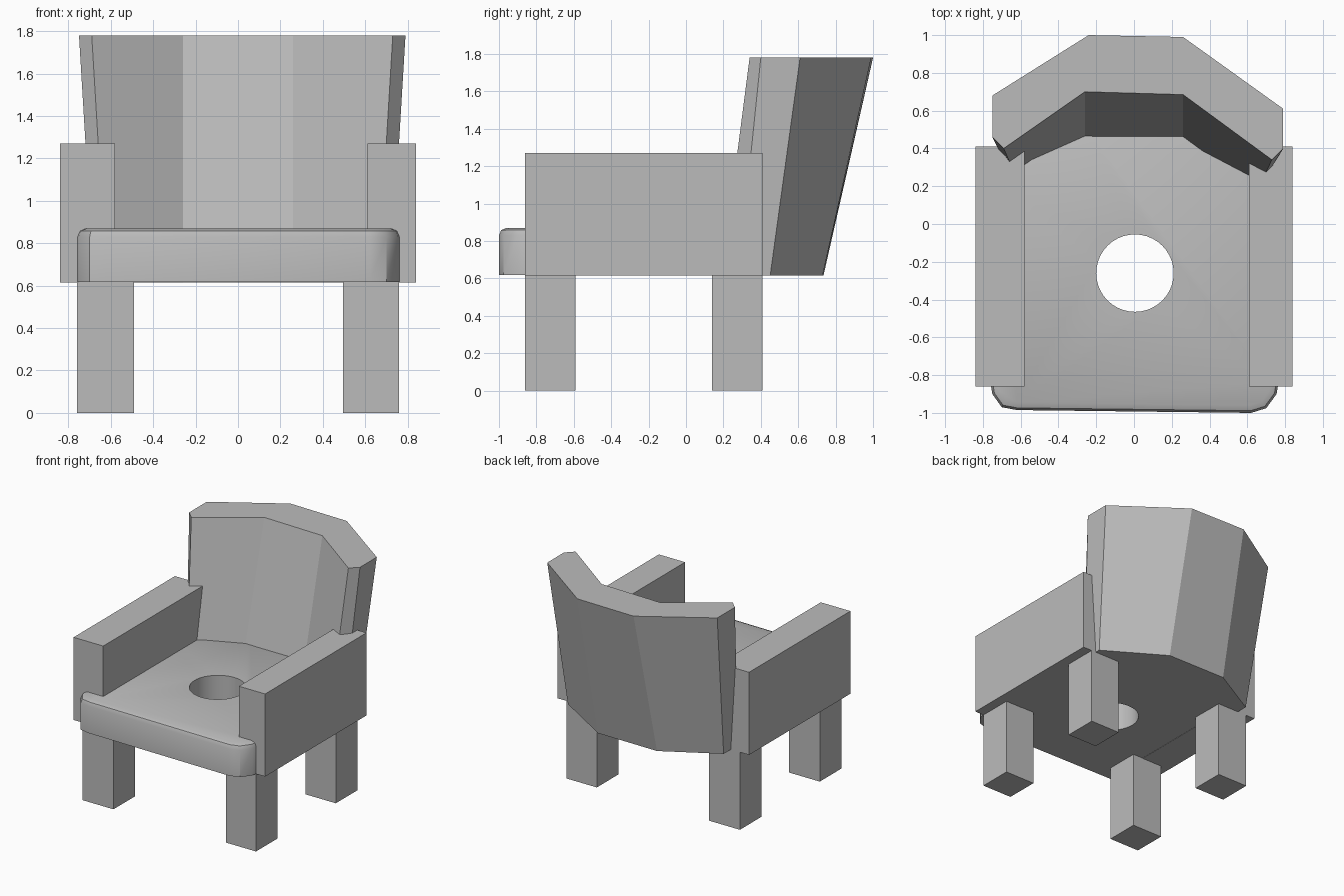
import bpy
import bmesh

cube = bpy.data.objects.get("Cube")
if cube:
    bpy.data.objects.remove(cube, do_unlink=True)

grey = bpy.data.materials.new("plain grey")
grey.use_nodes = True
grey.diffuse_color = (0.5, 0.5, 0.5, 1)
grey.node_tree.nodes["Principled BSDF"].inputs["Base Color"].default_value = (0.5, 0.5, 0.5, 1)


def loft(name, lower, upper, z0, z1, bevel=0):
    """Solid between two matching outlines at heights z0 and z1."""
    bm = bmesh.new()
    low = [bm.verts.new((x, y, z0)) for x, y in lower]
    top = [bm.verts.new((x, y, z1)) for x, y in upper]
    bm.faces.new(low[::-1])
    lid = bm.faces.new(top)
    n = len(low)
    for i in range(n):
        j = (i + 1) % n
        bm.faces.new((low[i], low[j], top[j], top[i]))
    bmesh.ops.recalc_face_normals(bm, faces=bm.faces)
    if bevel:
        bmesh.ops.bevel(bm, geom=list(lid.edges), offset=bevel, segments=2,
                        profile=0.5, affect="EDGES")
    mesh = bpy.data.meshes.new(name)
    bm.to_mesh(mesh)
    bm.free()
    mesh.materials.append(grey)
    obj = bpy.data.objects.new(name, mesh)
    bpy.context.collection.objects.link(obj)
    return obj


def box(name, x0, x1, y0, y1, z0, z1):
    outline = [(x0, y0), (x1, y0), (x1, y1), (x0, y1)]
    return loft(name, outline, outline, z0, z1)


# Armrests and legs
box("right_armrest", -0.84, -0.58, -0.86, 0.41, 0.615, 1.27)
box("left_armrest", 0.61, 0.84, -0.86, 0.41, 0.615, 1.27)
for side, x0, x1 in (("right", -0.76, -0.49), ("left", 0.495, 0.76)):
    box("front_leg_" + side, x0, x1, -0.86, -0.59, 0, 0.63)
    box("back_leg_" + side, x0, x1, 0.14, 0.41, 0, 0.63)

# Seat with rounded front corners and a softened rim
seat_outline = [(-0.76, -0.84), (-0.75, -0.9), (-0.70, -0.97), (-0.62, -0.985),
                (0.62, -1.0), (0.70, -0.975), (0.755, -0.9), (0.765, -0.84),
                (0.76, 0.2), (0.6, 0.38), (0.26, 0.55),
                (-0.26, 0.55), (-0.6, 0.38), (-0.76, 0.2)]
seat = loft("seat", seat_outline, seat_outline, 0.617, 0.87, bevel=0.04)

# Round hole through the seat
bpy.ops.mesh.primitive_cylinder_add(vertices=40, radius=0.205, depth=1,
                                    location=(0.005, -0.26, 0.75))
cutter = bpy.context.object
cutter.hide_render = True
cutter.data.materials.append(grey)
hole = seat.modifiers.new("hole", "BOOLEAN")
hole.operation = "DIFFERENCE"
hole.solver = "EXACT"
hole.object = cutter
bpy.ops.object.select_all(action="DESELECT")
bpy.context.view_layer.objects.active = seat
seat.select_set(True)
bpy.ops.object.modifier_apply(modifier=hole.name)
bpy.data.objects.remove(cutter, do_unlink=True)
bpy.ops.object.shade_smooth_by_angle(angle=0.6)

# Faceted backrest, leaning backwards and widening upwards
back_low = [(-0.62, 0.24), (-0.26, 0.40), (0.26, 0.40), (0.66, 0.19), (0.72, 0.28),
            (0.72, 0.45), (0.26, 0.73), (-0.26, 0.735), (-0.68, 0.50), (-0.68, 0.32)]
back_top = [(-0.69, 0.40), (-0.26, 0.70), (0.26, 0.685), (0.73, 0.34), (0.79, 0.40),
            (0.79, 0.61), (0.26, 0.99), (-0.24, 1.0), (-0.75, 0.68), (-0.75, 0.46)]
loft("backrest", back_low, back_top, 0.615, 1.78)
